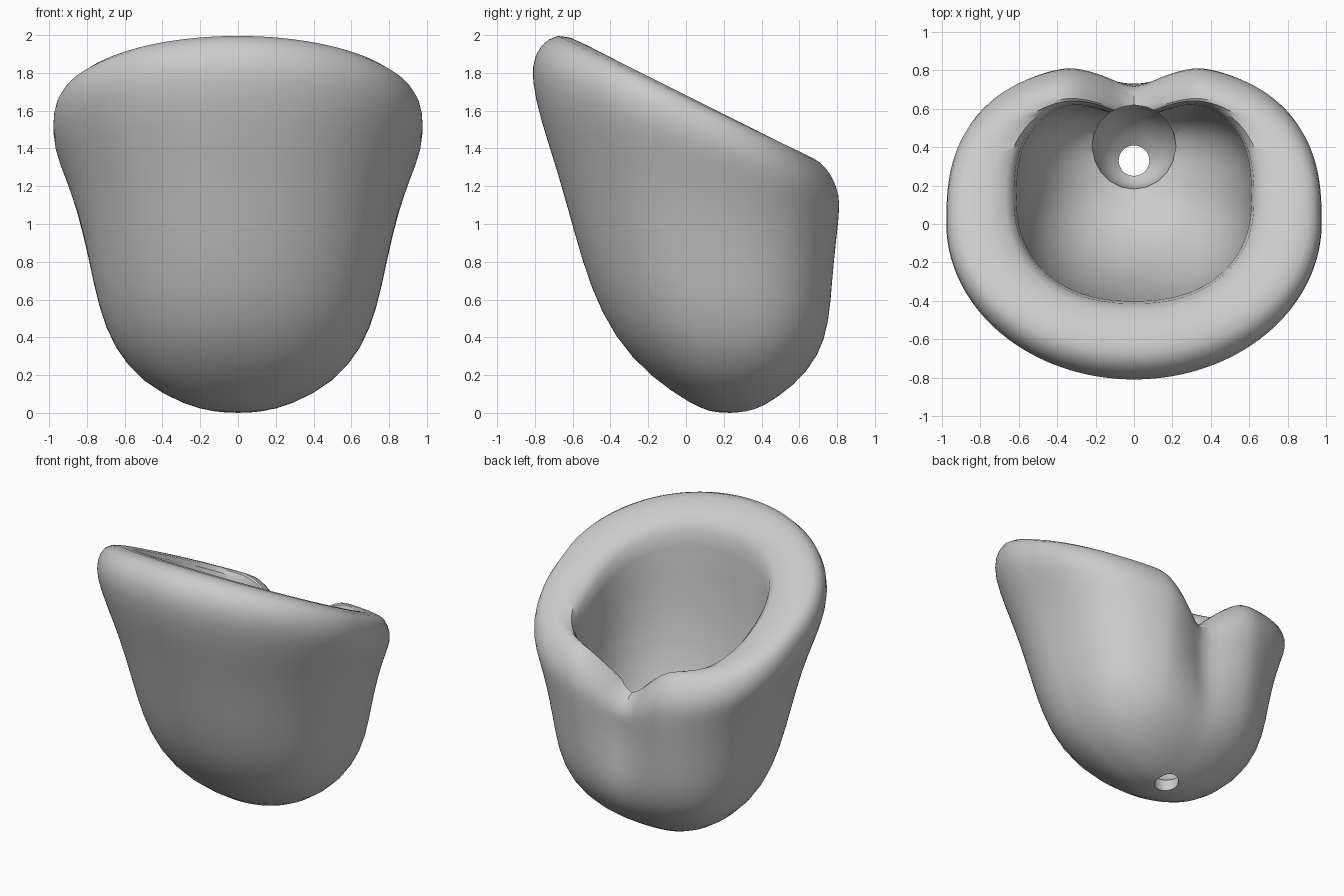
import bpy, bmesh, math

if "Cube" in bpy.data.objects:
    bpy.data.objects.remove(bpy.data.objects["Cube"])

SEGMENTS = 96
grey = bpy.data.materials.new("light_grey")
grey.use_nodes = True
grey.diffuse_color = (0.6, 0.6, 0.6, 1)
grey.node_tree.nodes["Principled BSDF"].inputs["Base Color"].default_value = (0.6, 0.6, 0.6, 1)

# Tilted rings: front y, front z, back y, back z, half width, groove depth, notch drop
OUTER = [
    (0.13, 0.005, 0.33, 0.004, 0.12, 0, 0),
    (0.03, 0.045, 0.41, 0.035, 0.28, 0, 0),
    (-0.19, 0.19, 0.57, 0.14, 0.51, 0, 0),
    (-0.38, 0.40, 0.715, 0.30, 0.66, 0.01, 0),
    (-0.505, 0.66, 0.785, 0.48, 0.74, 0.05, 0),
    (-0.59, 0.95, 0.805, 0.70, 0.79, 0.10, 0.03),
    (-0.68, 1.28, 0.825, 0.90, 0.85, 0.13, 0.09),
    (-0.77, 1.55, 0.84, 1.05, 0.92, 0.14, 0.16),
    (-0.82, 1.77, 0.84, 1.15, 0.98, 0.14, 0.21),
    (-0.805, 1.90, 0.80, 1.25, 0.98, 0.13, 0.25),
    (-0.73, 1.99, 0.74, 1.32, 0.95, 0.12, 0.27),
    (-0.63, 2.01, 0.67, 1.35, 0.87, 0.12, 0.28),
]
INNER = [
    (-0.42, 1.89, 0.68, 1.32, 0.63, 0.14, 0.28),
    (-0.40, 1.78, 0.66, 1.20, 0.61, 0.14, 0.22),
    (-0.39, 1.30, 0.65, 0.85, 0.60, 0.12, 0.10),
    (-0.30, 0.82, 0.62, 0.60, 0.53, 0.06, 0),
    (-0.15, 0.53, 0.56, 0.42, 0.40, 0, 0),
    (0.05, 0.36, 0.45, 0.32, 0.24, 0, 0),
]
# Pocket and drain hole rings, bottom to top: radius, centre y, z
POCKET = [(0.08, 0.33, -0.2), (0.08, 0.33, 0.08), (0.13, 0.34, 0.12),
          (0.18, 0.37, 0.19), (0.22, 0.40, 0.36), (0.22, 0.40, 1.7)]


def power(value, exponent):
    return math.copysign(abs(value) ** exponent, value)


def tilted_ring(ring, back_power, front_power):
    front, front_z, back, back_z, width, groove, drop = ring
    middle, half = (front + back) / 2, (back - front) / 2
    points = []
    for i in range(SEGMENTS):
        a = math.tau * i / SEGMENTS
        s, c = math.sin(a), math.cos(a)
        p = back_power if c > 0 else front_power
        x, v = width * power(s, p), power(c, p)
        z = front_z + (back_z - front_z) * (v + 1) / 2
        fold = max(0, 1 - abs(x) / 0.36) ** 1.35 if c > 0 else 0
        points.append((x, middle + half * v - groove * fold, z - drop * fold))
    return points


def round_ring(radius, y, z, sides=20):
    angles = [math.tau * i / sides for i in range(sides)]
    return [(radius * math.sin(a), y + radius * math.cos(a), z) for a in angles]


def loft(name, rings, first_tip, last_tip):
    """Skin a stack of rings and close both ends with a fan."""
    bm = bmesh.new()
    loops = [[bm.verts.new(p) for p in ring] for ring in rings]
    count = len(loops[0])
    for low, high in zip(loops, loops[1:]):
        for i in range(count):
            j = (i + 1) % count
            bm.faces.new((low[i], low[j], high[j], high[i]))
    for loop, tip in ((loops[0], first_tip), (loops[-1], last_tip)):
        pole = bm.verts.new(tip)
        for i in range(count):
            bm.faces.new((loop[i], loop[(i + 1) % count], pole))
    bmesh.ops.recalc_face_normals(bm, faces=bm.faces)
    mesh = bpy.data.meshes.new(name)
    bm.to_mesh(mesh)
    bm.free()
    mesh.materials.append(grey)
    obj = bpy.data.objects.new(name, mesh)
    bpy.context.collection.objects.link(obj)
    return obj


# Thick cup: outer shell, rolled rim and inner wall in one loft
cup = loft("cup",
           [tilted_ring(r, 0.77, 1.0) for r in OUTER] + [tilted_ring(r, 0.72, 0.88) for r in INNER],
           (0, 0.23, 0), (0, 0.25, 0.30))
cup.modifiers.new("rounding", 'SUBSURF').levels = 1

# Round-bottomed pocket down the back wall, ending in the drain hole
cutter = loft("pocket_cutter", [round_ring(*r) for r in POCKET], (0, 0.33, -0.2), (0, 0.40, 1.7))
cutter.hide_render = True
cut = cup.modifiers.new("pocket", 'BOOLEAN')
cut.operation = 'DIFFERENCE'
cut.solver = 'EXACT'
cut.object = cutter

bpy.ops.object.select_all(action='DESELECT')
cup.select_set(True)
bpy.context.view_layer.objects.active = cup
for mod in list(cup.modifiers):
    bpy.ops.object.modifier_apply(modifier=mod.name)
bpy.data.objects.remove(cutter)
bpy.ops.object.shade_smooth_by_angle(angle=math.radians(40))
